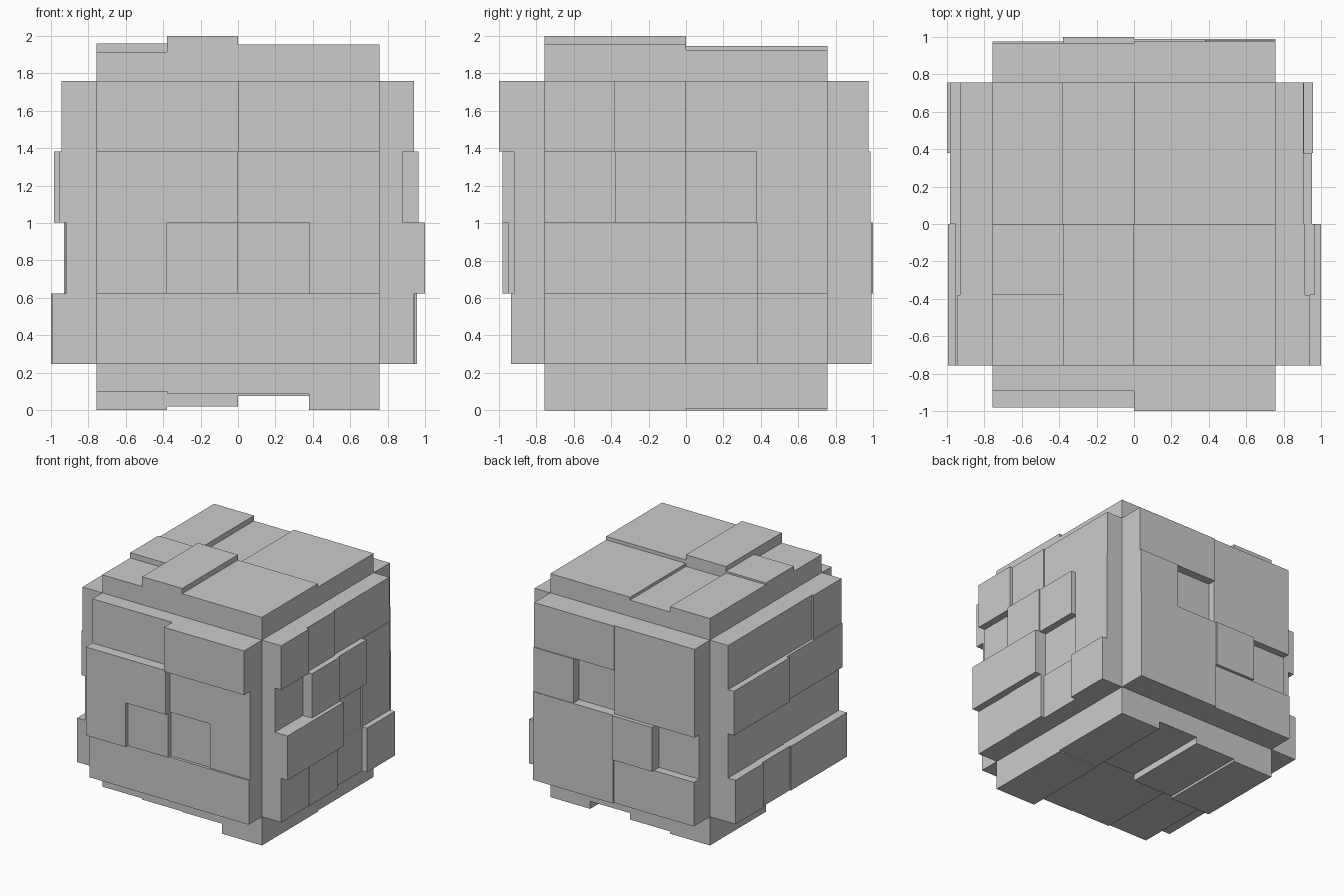
import bpy, bmesh
from mathutils import Vector

if "Cube" in bpy.data.objects:
    bpy.data.objects.remove(bpy.data.objects["Cube"])

HALF = 0.757            # half width of the core cube
CELL = HALF / 2         # four cells across each side
CENTRE = Vector((0, 0, 1.003))
X, Y, Z = Vector((1, 0, 0)), Vector((0, 1, 0)), Vector((0, 0, 1))


def panel(name, u, v, rows):
    """Stepped panel: 4x4 cells raised to given distances from the centre.
    Rows run from high v to low v, cells from low u to high u."""
    n = u.cross(v)
    bm = bmesh.new()

    def height(i, j):
        return rows[3 - j][i] if 0 <= i < 4 and 0 <= j < 4 else HALF

    def quad(*pts):
        bm.faces.new([bm.verts.new(CENTRE + u * a + v * b + n * h) for a, b, h in pts])

    for i in range(4):
        for j in range(4):
            h = height(i, j)
            a0, b0 = i * CELL - HALF, j * CELL - HALF
            a1, b1 = a0 + CELL, b0 + CELL
            quad((a0, b0, h), (a1, b0, h), (a1, b1, h), (a0, b1, h))
            # walls down to each lower neighbour
            for di, dj, p, q in ((0, -1, (a0, b0), (a1, b0)), (1, 0, (a1, b0), (a1, b1)),
                                 (0, 1, (a1, b1), (a0, b1)), (-1, 0, (a0, b1), (a0, b0))):
                low = height(i + di, j + dj)
                if low < h - 1e-5:
                    quad((*p, low), (*q, low), (*q, h), (*p, h))
    bmesh.ops.remove_doubles(bm, verts=bm.verts, dist=1e-4)
    bmesh.ops.dissolve_limit(bm, angle_limit=0.01, verts=bm.verts, edges=bm.edges)
    me = bpy.data.meshes.new(name)
    bm.to_mesh(me)
    bm.free()
    ob = bpy.data.objects.new(name, me)
    bpy.context.collection.objects.link(ob)


def from_z(rows, sign):
    """Turn absolute z levels into distances from the centre."""
    return [[sign * (z - CENTRE.z) for z in row] for row in rows]


# Side panels
panel("front_panel", X, Z, [[.89, .89, 1, 1],
                            [.98, .98, .92, .92],
                            [.98, .95, .91, .92],
                            [.93, .93, .935, .935]])
panel("right_panel", Y, Z, [[.94, .915, .905, .905],
                            [.88, .965, .953, .91],
                            [1, 1, .895, .91],
                            [.94, .945, .91, .957]])
panel("back_panel", -X, Z, [[.975, .975, .965, .965],
                            [.985, .905, .965, .965],
                            [.99, .99, 1, .905],
                            [.99, .99, .975, .975]])
panel("left_panel", -Y, Z, [[.93, .93, .93, .945],
                            [.984, .984, .955, .955],
                            [.93, .925, .92, .92],
                            [1, .985, .995, .995]])
# Top and bottom panels, given as z levels
panel("top_panel", X, Y, from_z([[1.945, 1.90, 1.925, 1.925]] * 2 +
                                [[1.96, 2, 1.955, 1.955],
                                 [1.915, 2, 1.955, 1.955]], 1))
panel("bottom_panel", X, -Y, from_z([[.1, .09, .085, 0]] * 2 +
                                    [[0, .02, .075, .01]] * 2, -1))
